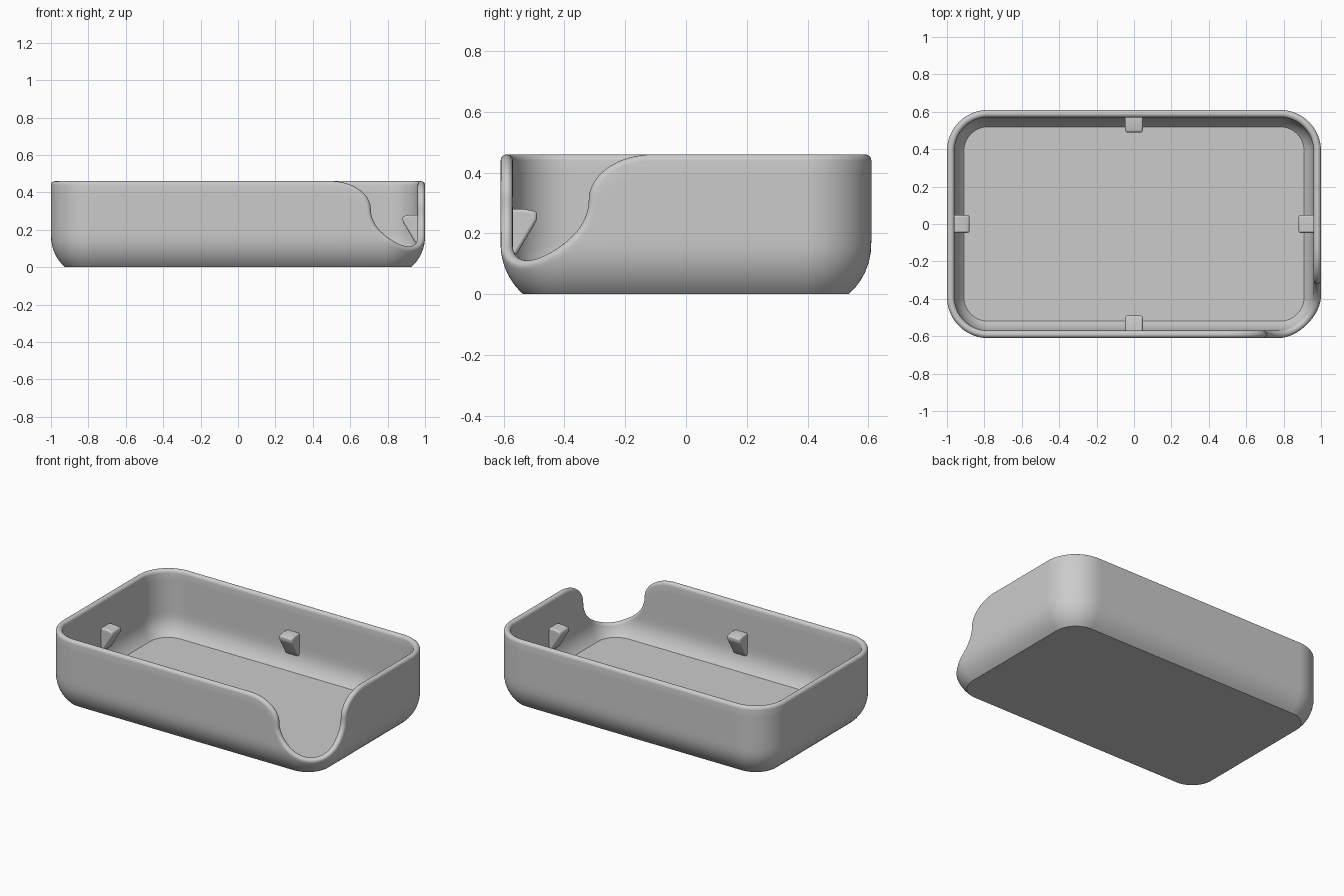
import bpy, bmesh
from math import pi, sin, cos, asin, sqrt, ceil, radians, hypot
from mathutils import Matrix

cube = bpy.data.objects.get("Cube")
if cube:
    bpy.data.objects.remove(cube, do_unlink=True)

HX, HY, R = 0.78, 0.39, 0.22      # corner centres and corner radius
HEIGHT, WALL = 0.46, 0.04
BASE_R, BASE_Z = 0.22, 0.165      # rounding between wall and base
FLOOR_Z = 0.04
ARC = R * pi / 2
PERIM = 4 * (ARC + HX + HY)
NOTCH_R, FILLET, NOTCH_Z = 0.205, 0.15, 0.31
BLEND = 0.8                       # stretch of wall on each side of the notch
STEP, ROWS, RIM = 0.018, 12, 8

grey = bpy.data.materials.new("light_grey")
grey.use_nodes = True
grey.diffuse_color = (0.6, 0.6, 0.6, 1)
grey.node_tree.nodes["Principled BSDF"].inputs["Base Color"].default_value = grey.diffuse_color


def make_object(name, bm):
    bmesh.ops.recalc_face_normals(bm, faces=bm.faces)
    mesh = bpy.data.meshes.new(name)
    bm.to_mesh(mesh)
    bm.free()
    mesh.materials.append(grey)
    obj = bpy.data.objects.new(name, mesh)
    bpy.context.collection.objects.link(obj)
    return obj


def smooth(obj):
    bpy.ops.object.select_all(action='DESELECT')
    obj.select_set(True)
    bpy.context.view_layer.objects.active = obj
    bpy.ops.object.shade_smooth_by_angle(angle=radians(35))


def outline(p):
    """Point and outward normal on the rounded rectangle, p = 0 at the notched corner."""
    q = (p + ARC / 2) % PERIM
    corners = ((HX, -HY, HY), (HX, HY, HX), (-HX, HY, HY), (-HX, -HY, HX))
    for i, (cx, cy, half) in enumerate(corners):
        a = -pi / 2 + i * pi / 2 + min(q, ARC) / R
        along = max(0, q - ARC)
        if along <= 2 * half:
            break
        q -= ARC + 2 * half
    nx, ny = cos(a), sin(a)
    return cx + R * nx - ny * along, cy + R * ny + nx * along, nx, ny


def surface(p, z, depth):
    """Point on the tub wall, moved inward by depth along the surface normal."""
    x, y, nx, ny = outline(p)
    a = asin(max(0, BASE_Z - z) / BASE_R)
    inset = BASE_R * (1 - cos(a)) + depth * cos(a)
    return x - nx * inset, y - ny * inset, z + depth * sin(a)


def wall_distance(s):
    """Diagonal offset from the corner to distance along the wall."""
    edge = R * sin(pi / 4)
    return R * asin(s / R) if s < edge else ARC / 2 + (s - edge) * sqrt(2)


def resample(path, count):
    dist = [0]
    for a, b in zip(path, path[1:]):
        dist.append(dist[-1] + hypot(b[0] - a[0], b[1] - a[1]))
    out, k = [], 0
    for i in range(count + 1):
        d = dist[-1] * i / count
        while k < len(path) - 2 and dist[k + 1] < d:
            k += 1
        f = (d - dist[k]) / (dist[k + 1] - dist[k])
        out.append(tuple(u + (v - u) * f for u, v in zip(path[k], path[k + 1])))
    return out


# Rim line: half of the notch, its mirror, then the plain rim
half = []
for i in range(61):
    a = -pi / 2 + i * pi / 120
    half.append((wall_distance(NOTCH_R * cos(a)), NOTCH_Z + NOTCH_R * sin(a)))
for i in range(1, 61):
    a = pi - i * pi / 120
    half.append((wall_distance(NOTCH_R + FILLET + FILLET * cos(a)), NOTCH_Z + FILLET * sin(a)))
half.append((BLEND, HEIGHT))
n_half = 60
half = resample(half, n_half)
rim = [(-p, z, -BLEND * i / n_half) for i, (p, z) in enumerate(half)][:0:-1]
rim += [(p, z, BLEND * i / n_half) for i, (p, z) in enumerate(half)]
n_plain = ceil((PERIM - 2 * BLEND) / STEP)
for i in range(1, n_plain):
    p = BLEND + (PERIM - 2 * BLEND) * i / n_plain
    rim.append((p, HEIGHT, p))

# Tub: each column runs up the outside, over the round rim and down the inside
inner_end = BASE_Z - BASE_R * (BASE_Z - FLOOR_Z) / (BASE_R - WALL)
r = WALL / 2
bm = bmesh.new()
columns = []
count = len(rim)
for j, (p, z, foot) in enumerate(rim):
    before, after = rim[j - 1], rim[(j + 1) % count]
    dp = (after[0] - before[0] + PERIM / 2) % PERIM - PERIM / 2
    dz = after[1] - before[1]
    length = hypot(dp, dz)
    np, nz = dz / length, -dp / length
    top_p, top_z = p + np * r, z + nz * r

    def side(bottom, depth):
        ts = [(k / ROWS) ** 1.3 for k in range(ROWS)]
        return [surface(foot + (top_p - foot) * t, bottom + (top_z - bottom) * t, depth) for t in ts]

    points = side(0, 0)
    for k in range(RIM + 1):
        a = pi * k / RIM
        off = r * (1 - sin(a))
        points.append(surface(p + np * off, z + nz * off, r * (1 - cos(a))))
    points += side(inner_end, WALL)[::-1]
    columns.append([bm.verts.new(c) for c in points])
for j in range(count):
    a, b = columns[j], columns[(j + 1) % count]
    for k in range(len(a) - 1):
        bm.faces.new((a[k], b[k], b[k + 1], a[k + 1]))
bm.faces.new([c[0] for c in columns])
bm.faces.new([c[-1] for c in columns])
smooth(make_object("tub", bm))

# Wedge clips, one in the middle of each wall
CLIP = ((-0.015, 0.28), (0.04, 0.28), (0.08, 0.272), (0.08, 0.245), (0.012, 0.13), (-0.015, 0.13))
for i, name in enumerate(("left", "back", "right", "front")):
    reach = (HX if i % 2 == 0 else HY) + R - WALL
    bm = bmesh.new()
    face = bm.faces.new([bm.verts.new((reach - d, -0.047, z)) for d, z in CLIP])
    moved = bmesh.ops.extrude_face_region(bm, geom=[face])["geom"]
    bmesh.ops.translate(bm, vec=(0, 0.094, 0), verts=[v for v in moved if isinstance(v, bmesh.types.BMVert)])
    bm.transform(Matrix.Rotation(i * pi / 2, 4, 'Z'))
    clip = make_object(name + "_clip", bm)
    bevel = clip.modifiers.new("soft_edges", 'BEVEL')
    bevel.width, bevel.segments = 0.01, 3
    smooth(clip)
